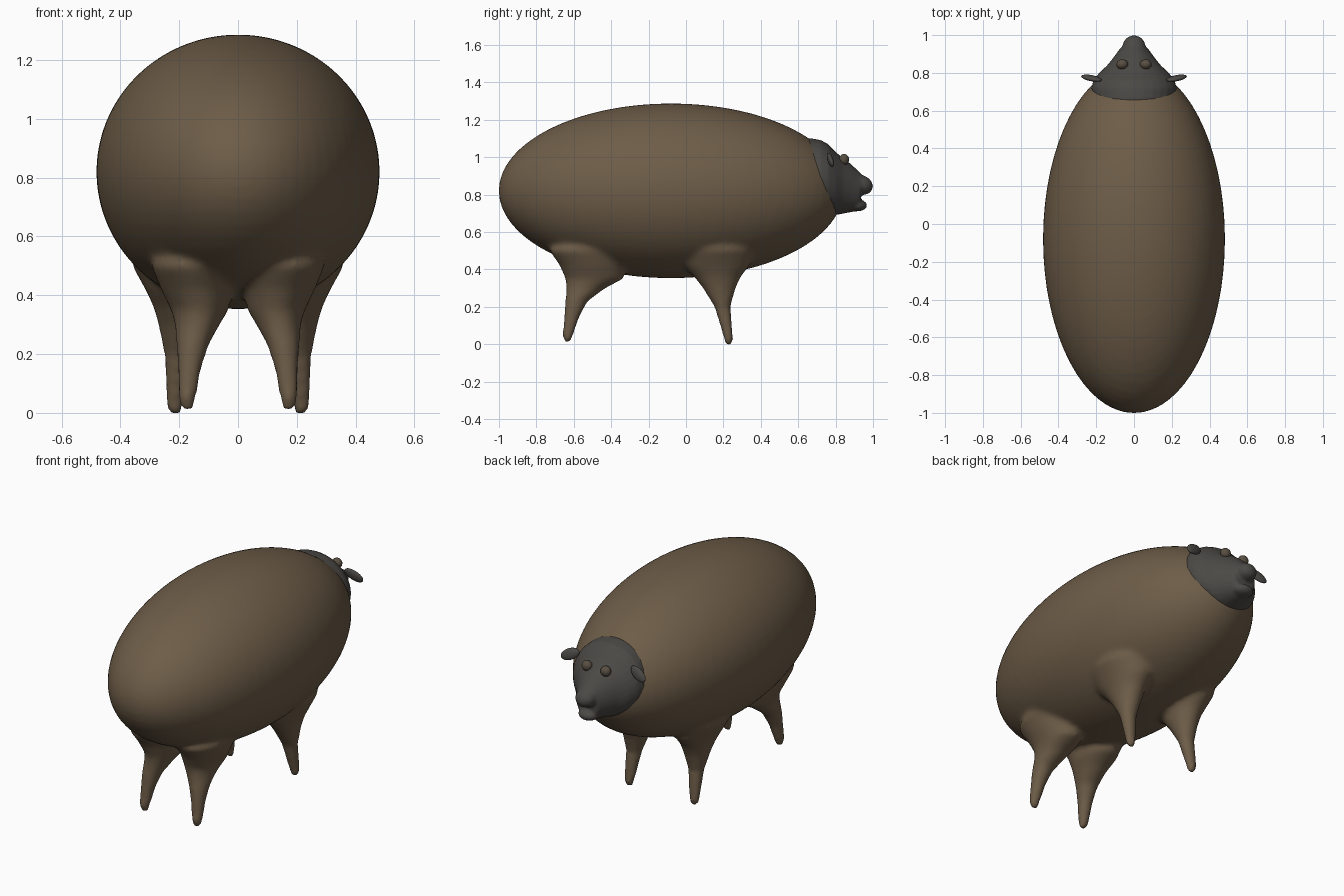
import bpy, bmesh, math
from mathutils import Vector, Matrix, Euler

if "Cube" in bpy.data.objects:
    bpy.data.objects.remove(bpy.data.objects["Cube"])


def material(name, rgb):
    m = bpy.data.materials.new(name)
    m.diffuse_color = (*rgb, 1)
    m.use_nodes = True
    m.node_tree.nodes["Principled BSDF"].inputs["Base Color"].default_value = m.diffuse_color
    return m


WOOL = material("brown wool", (0.155, 0.109, 0.065))
FACE = material("charcoal face", (0.070, 0.066, 0.060))
EYE = material("dark brown eye", (0.10, 0.078, 0.055))


def finish(bm, name, mat):
    bmesh.ops.recalc_face_normals(bm, faces=bm.faces)
    for f in bm.faces:
        f.smooth = True
    me = bpy.data.meshes.new(name)
    bm.to_mesh(me)
    bm.free()
    me.materials.append(mat)
    ob = bpy.data.objects.new(name, me)
    bpy.context.collection.objects.link(ob)
    return ob


def ball(bm, centre, radii, rot=(0, 0, 0), seg=32):
    mat = Matrix.LocRotScale(Vector(centre), Euler(rot), Vector(radii))
    bmesh.ops.create_uvsphere(bm, u_segments=seg, v_segments=seg // 2, radius=1, matrix=mat)


def loft(bm, rings, seg=28):
    """Skin a closed tube through rings given as (centre, axis u, axis v)."""
    loops = []
    for c, u, v in rings:
        loops.append([bm.verts.new(Vector(c) + math.cos(a) * Vector(u) + math.sin(a) * Vector(v))
                      for a in (2 * math.pi * i / seg for i in range(seg))])
    for a, b in zip(loops, loops[1:]):
        for i in range(seg):
            j = (i + 1) % seg
            bm.faces.new((a[i], a[j], b[j], b[i]))
    bm.faces.new(loops[0])
    bm.faces.new(loops[-1])


def remesh(ob, voxel, rounds):
    r = ob.modifiers.new("Fuse", 'REMESH')
    r.mode, r.voxel_size, r.use_smooth_shade = 'VOXEL', voxel, True
    s = ob.modifiers.new("Soften", 'SMOOTH')
    s.factor, s.iterations = 0.5, rounds


# Leg rings: z, centre x, centre y, radius x, radius y
FRONT_LEG = [(-0.005, .215, .228, .020, .017), (.03, .215, .228, .030, .025), (.20, .205, .195, .046, .043),
             (.30, .20, .178, .070, .088), (.36, .20, .168, .087, .125), (.42, .20, .16, .115, .18),
             (.50, .20, .16, .16, .21), (.62, .19, .14, .16, .20)]
HIND_LEG = [(.010, .173, -.635, .020, .017), (.05, .173, -.632, .030, .029), (.15, .165, -.610, .040, .042),
            (.23, .155, -.585, .055, .060), (.30, .138, -.535, .076, .105), (.35, .13, -.49, .098, .155),
            (.42, .14, -.50, .122, .175), (.50, .15, -.52, .145, .21), (.62, .15, -.45, .12, .20)]

# Body and legs, fused into one fleece
bm = bmesh.new()
ball(bm, (0, -0.08, 0.82), (0.482, 0.922, 0.467), seg=64)
for side in (-1, 1):
    for leg in (FRONT_LEG, HIND_LEG):
        loft(bm, [((side * x, y, z), (rx, 0, 0), (0, ry, 0)) for z, x, y, rx, ry in leg])
remesh(finish(bm, "body_and_legs", WOOL), 0.014, 8)

# Head rings: y, top z, bottom z, half width
HEAD = [(.58, 1.075, .71, .205), (.66, 1.102, .695, .222), (.72, 1.092, .688, .227), (.76, 1.07, .688, .215),
        (.80, 1.028, .690, .185), (.84, .995, .698, .142), (.88, .965, .705, .110),
        (.91, .937, .712, .088), (.935, .915, .725, .07)]
bm = bmesh.new()
loft(bm, [((0, y, (t + b) / 2), (rx, 0, 0), (0, 0, (t - b) / 2)) for y, t, b, rx in HEAD])
ball(bm, (0, .935, .852), (.062, .066, .052), (-.35, 0, 0))   # nose
ball(bm, (0, .915, .742), (.060, .054, .032))                 # lower lip
remesh(finish(bm, "head", FACE), 0.009, 5)

# Ears and eyes
for side, label in ((-1, "left"), (1, "right")):
    bm = bmesh.new()
    ball(bm, (side * .225, .772, .985), (.060, .015, .032), (.25, side * .45, side * .22), 20)
    finish(bm, label + "_ear", FACE)
    bm = bmesh.new()
    ball(bm, (side * .062, .845, .987), (.031, .027, .030), seg=20)
    finish(bm, label + "_eye", EYE)
